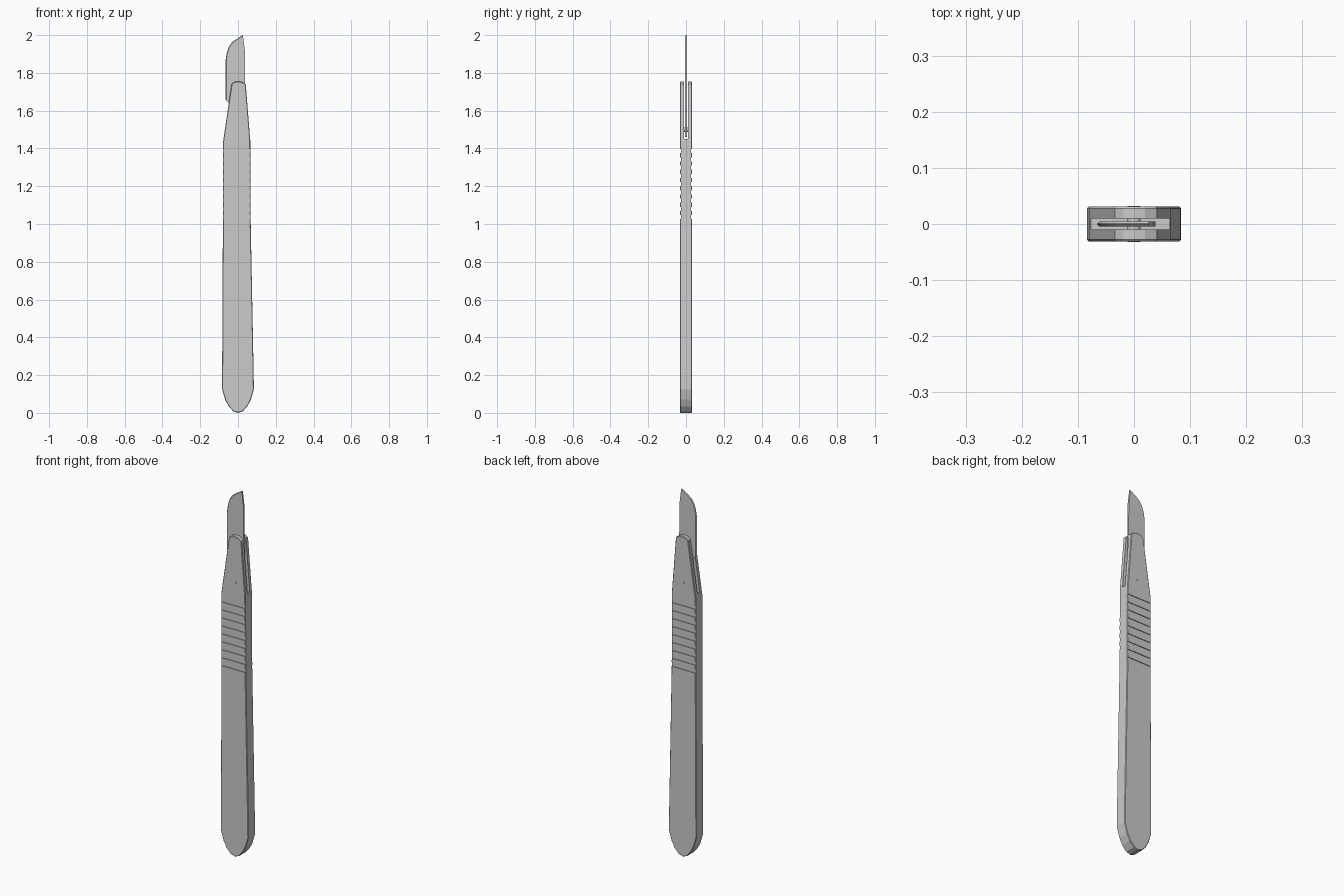
import bpy, bmesh
from mathutils import Matrix, Vector

if "Cube" in bpy.data.objects:
    bpy.data.objects.remove(bpy.data.objects["Cube"])


def finish(bm, name):
    bmesh.ops.recalc_face_normals(bm, faces=bm.faces)
    me = bpy.data.meshes.new(name)
    bm.to_mesh(me)
    bm.free()
    ob = bpy.data.objects.new(name, me)
    bpy.context.scene.collection.objects.link(ob)
    return ob


def plate(points, half):
    """Extrude an x-z outline symmetrically along y."""
    bm = bmesh.new()
    face = bm.faces.new([bm.verts.new((x, -half, z)) for x, z in points])
    ext = bmesh.ops.extrude_face_region(bm, geom=[face])["geom"]
    bmesh.ops.translate(bm, vec=(0, 2 * half, 0),
                        verts=[v for v in ext if isinstance(v, bmesh.types.BMVert)])
    return bm


def add_box(bm, size, loc):
    m = Matrix.Translation(loc) @ Matrix.Diagonal((*size, 1))
    bmesh.ops.create_cube(bm, size=1, matrix=m)


def cut(target, cutter):
    mod = target.modifiers.new("cut", 'BOOLEAN')
    mod.operation = 'DIFFERENCE'
    mod.solver = 'EXACT'
    mod.object = cutter
    bpy.context.view_layer.objects.active = target
    bpy.ops.object.modifier_apply(modifier=mod.name)
    bpy.data.objects.remove(cutter)


# Handle: rounded butt, long body, tapered neck, lightly chamfered rims
HALF = 0.031
outline = [(0, 0), (0.025, 0.008), (0.05, 0.035), (0.068, 0.07), (0.084, 0.125),
           (0.083, 0.2), (0.067, 1.02), (0.065, 1.44), (0.041, 1.74), (0.02, 1.752),
           (0, 1.755), (-0.02, 1.752), (-0.034, 1.74), (-0.08, 1.43), (-0.08, 1.02),
           (-0.084, 0.2), (-0.084, 0.125), (-0.068, 0.07), (-0.05, 0.035), (-0.025, 0.008)]
bm = plate(outline, HALF)
rims = [e for e in bm.edges if abs(e.verts[0].co.y - e.verts[1].co.y) < 1e-6]
bmesh.ops.bevel(bm, geom=rims, offset=0.003, segments=1, affect='EDGES')
handle = finish(bm, "handle")

# Slot between the two neck prongs
bm = bmesh.new()
add_box(bm, (0.4, 0.019, 0.4), (0, 0, 1.65))
cut(handle, finish(bm, "slot_cutter"))

# Grip grooves across both faces
bm = bmesh.new()
for k in range(9):
    for side in (-1, 1):
        add_box(bm, (0.3, 0.02, 0.021), (0, side * (HALF + 0.006), 1.036 + k * 0.0437))
cut(handle, finish(bm, "groove_cutter"))

# Blade: flat body with a ground cutting edge along the belly
edge = [(-0.045, 1.635), (-0.066, 1.66), (-0.066, 1.865), (-0.060, 1.905), (-0.050, 1.935),
        (-0.032, 1.962), (-0.005, 1.981), (0.026, 2.0)]
spine = [(0.036, 1.92), (0.038, 1.74), (0.038, 1.46), (-0.03, 1.46), (-0.035, 1.62)]
bm = plate(edge + spine, 0.0045)
center = Vector((0.01, 0, 1.82))
inset = {}
belly = {(round(x, 4), round(z, 4)) for x, z in edge[1:]}
sharp = [e for e in bm.edges
         if all((round(v.co.x, 4), round(v.co.z, 4)) in belly for v in e.verts)
         and abs(e.verts[0].co.y - e.verts[1].co.y) < 1e-6]
bmesh.ops.bevel(bm, geom=sharp, offset=0.0038, segments=1, affect='EDGES')
finish(bm, "blade")

# Small locking pin through the neck
bm = bmesh.new()
bmesh.ops.create_cone(bm, cap_ends=True, segments=12, radius1=0.012, radius2=0.012,
                      depth=2 * HALF + 0.002,
                      matrix=Matrix.Translation((0, 0, 1.5)) @ Matrix.Rotation(1.5707963, 4, 'X'))
finish(bm, "locking_pin")
